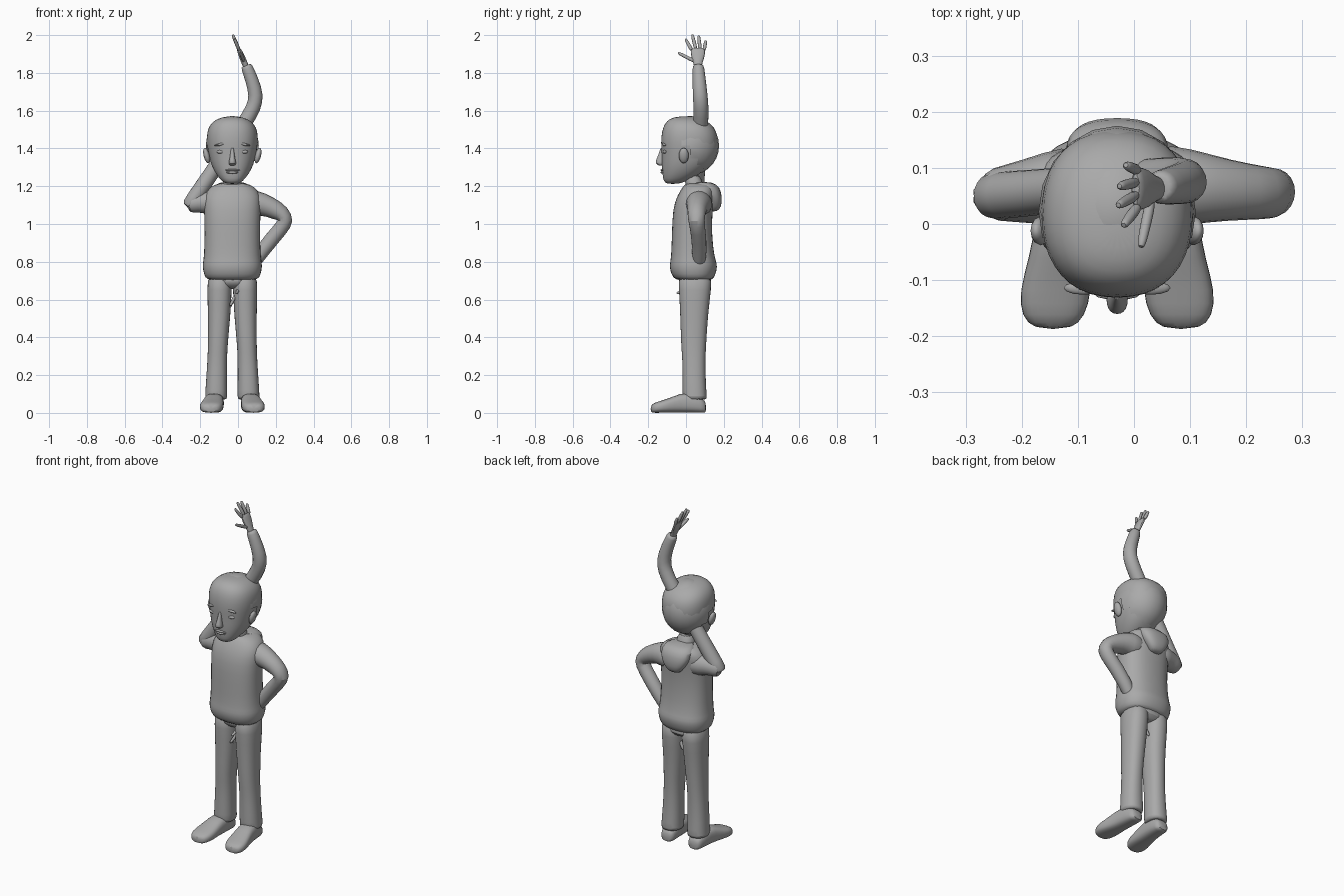
import bpy, bmesh, math
from mathutils import Vector, Matrix

cube = bpy.data.objects.get("Cube")
if cube:
    bpy.data.objects.remove(cube)

grey = bpy.data.materials.new("plain_grey")
grey.use_nodes = True
grey.diffuse_color = (0.4, 0.4, 0.4, 1)
grey.node_tree.nodes["Principled BSDF"].inputs["Base Color"].default_value = grey.diffuse_color

CX = -0.03  # the figure's own centre line
X, Y, Z = Vector((1, 0, 0)), Vector((0, 1, 0)), Vector((0, 0, 1))


def finish(name, bm, smooth=1, angle=50):
    bmesh.ops.recalc_face_normals(bm, faces=bm.faces)
    mesh = bpy.data.meshes.new(name)
    bm.to_mesh(mesh)
    bm.free()
    mesh.materials.append(grey)
    ob = bpy.data.objects.new(name, mesh)
    bpy.context.collection.objects.link(ob)
    if smooth:
        ob.modifiers.new("Subdivision", "SUBSURF").levels = smooth
        ob.modifiers["Subdivision"].render_levels = smooth
    bpy.ops.object.select_all(action="DESELECT")
    ob.select_set(True)
    bpy.context.view_layer.objects.active = ob
    bpy.ops.object.shade_smooth_by_angle(angle=math.radians(angle))
    return ob


def loft(bm, rings, sides=14, power=2.0):
    """Skin superellipse rings given as (centre, u axis, v axis, u radius, v radius)."""
    rows = []
    for c, u, v, ru, rv in rings:
        row = []
        for i in range(sides):
            a = math.tau * (i + 0.5) / sides
            ca, sa = math.cos(a), math.sin(a)
            p = c + u * math.copysign(abs(ca) ** (2 / power), ca) * ru
            row.append(bm.verts.new(p + v * math.copysign(abs(sa) ** (2 / power), sa) * rv))
        rows.append(row)
    for a, b in zip(rows, rows[1:]):
        for i in range(sides):
            j = (i + 1) % sides
            bm.faces.new((a[i], a[j], b[j], b[i]))
    bm.faces.new(rows[0][::-1])
    bm.faces.new(rows[-1])


def tube(bm, path, sides=10):
    """Limb through points given as (x, y, z, radius)."""
    pts = [Vector(p[:3]) for p in path]
    rings = []
    for i, p in enumerate(pts):
        d = (pts[min(i + 1, len(pts) - 1)] - pts[max(i - 1, 0)]).normalized()
        u = d.cross(Y).normalized()
        rings.append((p, u, d.cross(u), path[i][3], path[i][3]))
    loft(bm, rings, sides)


def stack(name, rows, cx=CX, sides=16, power=2.3, smooth=1):
    """Upright part from rows of (z, front y, back y, half width)."""
    bm = bmesh.new()
    loft(bm, [(Vector((cx, (f + b) / 2, z)), X, Y, w, (b - f) / 2) for z, f, b, w in rows], sides, power)
    return finish(name, bm, smooth)


def blob(name, centre, size, tilt=0):
    bm = bmesh.new()
    m = Matrix.Translation(centre) @ Matrix.Rotation(tilt, 4, "Y") @ Matrix.Diagonal((*size, 1))
    bmesh.ops.create_uvsphere(bm, u_segments=12, v_segments=8, radius=1, matrix=m)
    return finish(name, bm, 0)


# Head, neck and features
stack("head", [(1.212, -.10, -.04, .03), (1.225, -.12, 0, .055), (1.26, -.125, .07, .085),
               (1.31, -.13, .13, .113), (1.37, -.13, .163, .128), (1.43, -.135, .172, .138),
               (1.49, -.13, .165, .136), (1.53, -.115, .135, .118), (1.558, -.09, .09, .082),
               (1.57, -.04, .03, .03)], sides=20)
stack("neck", [(1.14, .01, .11, .06), (1.20, 0, .09, .052), (1.27, -.02, .08, .05)])
stack("nose", [(1.41, -.135, -.11, .008), (1.37, -.145, -.11, .011), (1.335, -.162, -.11, .018),
               (1.32, -.163, -.11, .022), (1.308, -.145, -.11, .014)], sides=10)
blob("upper_lip", (CX, -.126, 1.285), (.04, .009, .006))
blob("lower_lip", (CX, -.124, 1.273), (.032, .011, .007))
for side, word in ((-1, "right"), (1, "left")):
    blob(word + "_eye", (CX + side * .06, -.11, 1.382), (.024, .012, .01))
    blob(word + "_brow", (CX + side * .06, -.114, 1.422), (.036, .012, .007), side * .2)
    blob(word + "_ear", (CX + side * .136, -.012, 1.362), (.016, .026, .042), side * .25)

# Hair shell: crown and back of a slightly larger skull
bm = bmesh.new()
bmesh.ops.create_uvsphere(bm, u_segments=20, v_segments=14, radius=1,
                          matrix=Matrix.Translation((CX, .022, 1.415)) @ Matrix.Diagonal((.14, .153, .157, 1)))
bmesh.ops.delete(bm, geom=[f for f in bm.faces
                           if f.calc_center_median().z < 1.36 - 1.5 * (f.calc_center_median().y - .03)], context="FACES")
finish("hair", bm, 0)

# Sweater with gathered hem, and the folded hood
stack("sweater", [(.70, -.045, .135, .125), (.715, -.07, .15, .146), (.755, -.087, .165, .158),
                  (.79, -.088, .167, .16), (.82, -.08, .152, .152), (.95, -.076, .137, .148),
                  (1.08, -.072, .142, .152), (1.15, -.048, .152, .155), (1.195, -.02, .155, .125),
                  (1.22, .0, .13, .07)], sides=18, power=2.4)
stack("hood", [(1.065, .12, .165, .03), (1.09, .12, .188, .052), (1.14, .10, .192, .088),
               (1.195, .05, .182, .10), (1.225, .02, .14, .075)], power=2.5)

# Sleeves
bm = bmesh.new()
tube(bm, [(-.08, .07, 1.11, .085), (-.16, .062, 1.115, .068), (-.22, .055, 1.115, .054), (-.275, .05, 1.095, .048)])
finish("right_shoulder_sleeve", bm)
bm = bmesh.new()
tube(bm, [(-.265, .05, 1.085, .042), (-.245, .05, 1.115, .046), (-.13, .06, 1.285, .042), (.04, .08, 1.54, .042),
          (.085, .08, 1.62, .042), (.098, .075, 1.68, .042), (.075, .07, 1.76, .037),
          (.045, .065, 1.835, .033), (.043, .065, 1.842, .026)])
finish("right_raised_sleeve", bm)
bm = bmesh.new()
tube(bm, [(.02, .07, 1.10, .085), (.10, .066, 1.115, .072), (.17, .06, 1.09, .057), (.235, .055, 1.055, .05),
          (.258, .055, 1.02, .046), (.225, .062, .972, .042), (.13, .075, .865, .042), (.02, .06, .70, .032)])
finish("left_sleeve", bm)


# Hands, laid out along a direction with the fingers spread along y
def hand(name, wrist, direction, scale):
    wrist, d = Vector(wrist), Vector(direction).normalized()
    n = d.cross(Y)
    bm = bmesh.new()
    palm = [(-.02, 0, .02, .017), (.02, 0, .022, .016), (.06, 0, .038, .017), (.1, 0, .042, .013), (.112, 0, .036, .008)]
    loft(bm, [(wrist + (d * l + Y * s) * scale, Y, n, w * scale, t * scale) for l, s, w, t in palm], 10)
    fingers = [(-.03, .095, -.066, .165), (-.01, .1, -.03, .19), (.012, .1, .004, .184),
               (.032, .095, .042, .155), (-.015, .035, -.105, .085)]
    for s0, l0, s1, l1 in fingers:
        a = wrist + (Y * s0 + d * l0) * scale
        b = wrist + (Y * s1 + d * l1) * scale
        tube(bm, [(*a.lerp(b, t), r * scale) for t, r in ((0, .011), (.5, .0105), (.92, .009), (1, .005))], 8)
    finish(name, bm)


hand("right_hand", (.045, .063, 1.828), (-.42, 0, 1), 1)
hand("left_hand", (.025, .045, .70), (-.5, 0, -1), .9)

# Trousers and shoes
stack("trouser_seat", [(.655, .0, .10, .06), (.68, -.04, .138, .12), (.74, -.05, .14, .13)])
for side, word in ((-1, "right"), (1, "left")):
    bm = bmesh.new()
    leg = [(.74, .066, -.045, .14, .066), (.66, .068, -.04, .136, .067), (.52, .069, -.032, .118, .061),
           (.36, .077, -.028, .108, .053), (.28, .08, -.02, .104, .053), (.16, .084, -.02, .106, .057),
           (.075, .086, -.02, .113, .061), (.07, .086, -.015, .108, .055)]
    loft(bm, [(Vector((CX + side * dx, (f + b) / 2, z)), X, Y, w, (b - f) / 2) for z, dx, f, b, w in leg], 14, 2.3)
    finish(word + "_trouser_leg", bm)
    bm = bmesh.new()
    shoe = [(.107, .09, .03, .05), (.09, .09, .046, .08), (.0, .095, .052, .115), (-.06, .102, .056, .09),
            (-.12, .11, .066, .068), (-.165, .114, .058, .056), (-.188, .114, .034, .04)]
    loft(bm, [(Vector((CX + side * dx, y, h / 2)), X, Z, w, h / 2) for y, dx, w, h in shoe], 14, 2.8)
    finish(word + "_shoe", bm)
